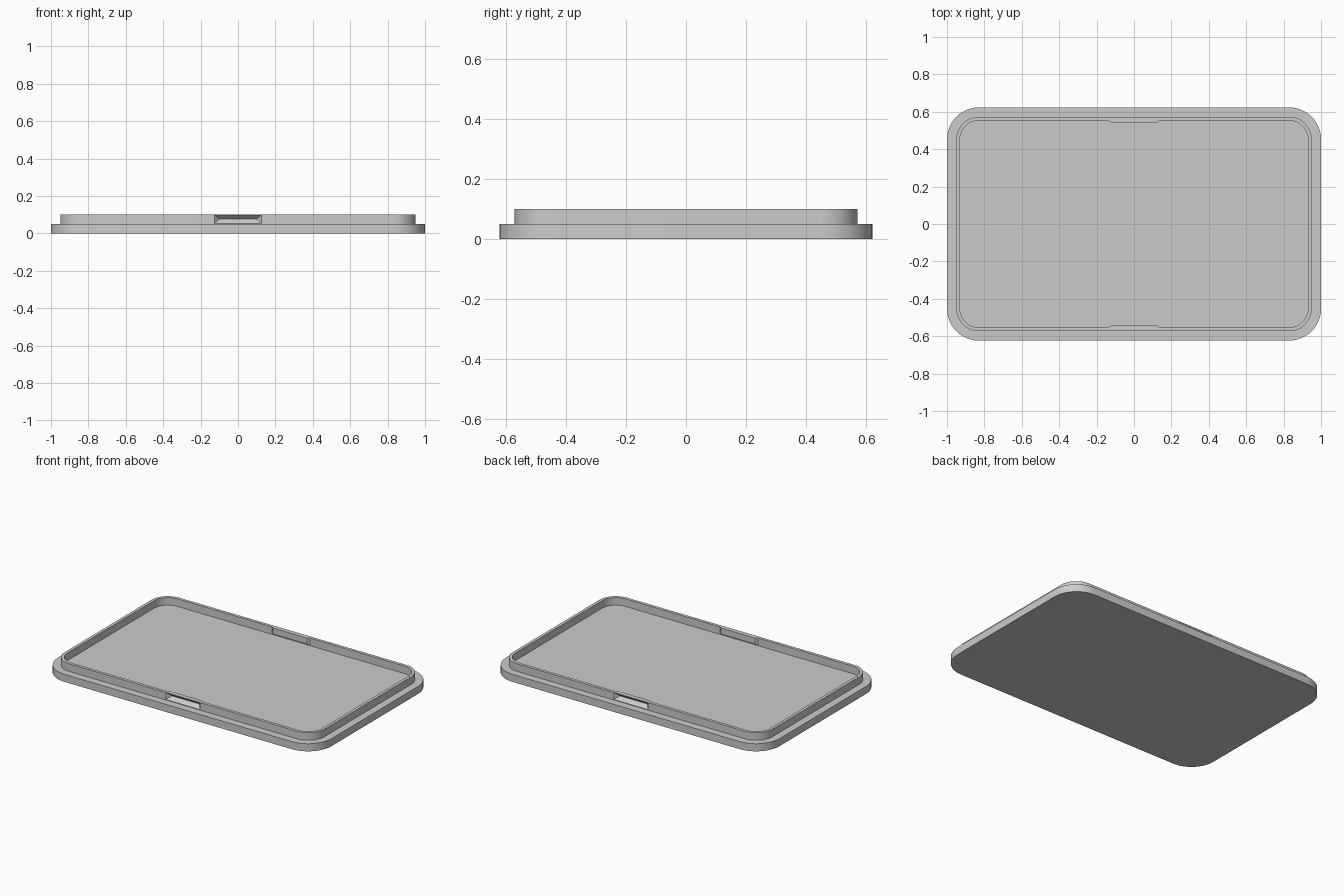
import bpy, bmesh, math

cube = bpy.data.objects.get("Cube")
if cube:
    bpy.data.objects.remove(cube, do_unlink=True)

grey = bpy.data.materials.new("plain_grey")
grey.use_nodes = True
grey.diffuse_color = (0.6, 0.6, 0.6, 1)
grey.node_tree.nodes["Principled BSDF"].inputs["Base Color"].default_value = (0.6, 0.6, 0.6, 1)

BASE_TOP, RIM_TOP = 0.05, 0.1


def finish(bm, name):
    bmesh.ops.recalc_face_normals(bm, faces=bm.faces)
    mesh = bpy.data.meshes.new(name)
    bm.to_mesh(mesh)
    bm.free()
    mesh.materials.append(grey)
    obj = bpy.data.objects.new(name, mesh)
    bpy.context.collection.objects.link(obj)
    return obj


def rounded_loop(bm, hx, hy, r, z, steps=12):
    """Ring of vertices around a rounded rectangle."""
    ring = []
    for corner, (sx, sy) in enumerate([(1, 1), (-1, 1), (-1, -1), (1, -1)]):
        for i in range(steps + 1):
            a = (corner + i / steps) * math.pi / 2
            ring.append(bm.verts.new((sx * (hx - r) + r * math.cos(a),
                                      sy * (hy - r) + r * math.sin(a), z)))
    return ring


def bridge(bm, a, b):
    n = len(a)
    for i in range(n):
        j = (i + 1) % n
        bm.faces.new((a[i], a[j], b[j], b[i]))


def wedge_block(name, side, y_wide, y_narrow, wide, narrow):
    """Tapered block; wide and narrow are (half width, bottom, top)."""
    bm = bmesh.new()
    rings = []
    for y, (w, low, high) in ((y_wide, wide), (y_narrow, narrow)):
        rings.append([bm.verts.new((x, side * y, z))
                      for x, z in ((-w, low), (w, low), (w, high), (-w, high))])
        bm.faces.new(rings[-1])
    bridge(bm, *rings)
    return finish(bm, name)


def boolean(target, tool, operation):
    mod = target.modifiers.new(tool.name, 'BOOLEAN')
    mod.object, mod.operation, mod.solver = tool, operation, 'EXACT'
    bpy.context.view_layer.objects.active = target
    bpy.ops.object.modifier_apply(modifier=mod.name)
    bpy.data.objects.remove(tool, do_unlink=True)


# Base plate
bm = bmesh.new()
bottom = rounded_loop(bm, 1, 0.623, 0.17, 0)
top = rounded_loop(bm, 1, 0.623, 0.17, BASE_TOP)
bridge(bm, bottom, top)
bm.faces.new(bottom)
bm.faces.new(top)
base = finish(bm, "base_plate")

# Raised rim, slightly sunk into the plate
bm = bmesh.new()
rings = [rounded_loop(bm, hx, hy, r, z) for hx, hy, r, z in (
    (0.95, 0.573, 0.12, BASE_TOP - 0.005), (0.95, 0.573, 0.12, RIM_TOP),
    (0.93, 0.553, 0.10, RIM_TOP), (0.93, 0.553, 0.10, BASE_TOP - 0.005))]
for i in range(4):
    bridge(bm, rings[i], rings[(i + 1) % 4])
rim = finish(bm, "rim")

# Latches: inner thickening pad and outer V-shaped catch groove, front and back
for side in (-1, 1):
    pad = wedge_block("pad", side, 0.563, 0.543,
                      (0.15, BASE_TOP, RIM_TOP), (0.125, 0.06, RIM_TOP))
    boolean(rim, pad, 'UNION')
    groove = wedge_block("groove", side, 0.574, 0.549,
                         (0.126, 0.053, RIM_TOP - 0.001), (0.1, 0.0755, 0.0765))
    boolean(rim, groove, 'DIFFERENCE')

# Smooth rounded corners, crisp edges
for obj in (base, rim):
    bpy.ops.object.select_all(action='DESELECT')
    obj.select_set(True)
    bpy.context.view_layer.objects.active = obj
    bpy.ops.object.shade_smooth_by_angle(angle=math.radians(20))
